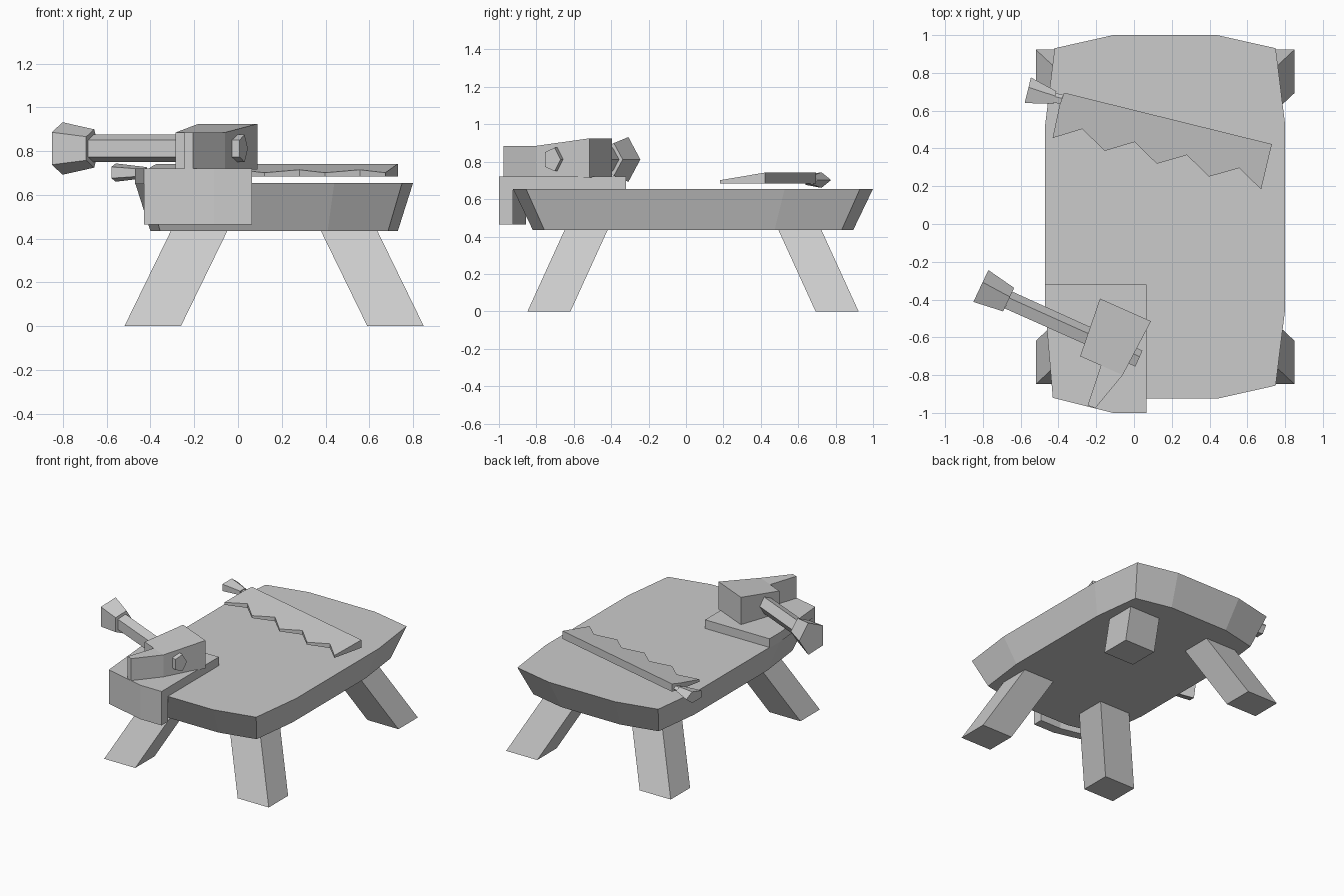
import bpy, bmesh, math
from mathutils import Vector

if "Cube" in bpy.data.objects:
    bpy.data.objects.remove(bpy.data.objects["Cube"])


def add_loft(bm, rings):
    """Closed solid through rings that have equal point counts."""
    loops = [[bm.verts.new(p) for p in ring] for ring in rings]
    n = len(loops[0])
    for a, b in zip(loops, loops[1:]):
        for i in range(n):
            j = (i + 1) % n
            bm.faces.new((a[i], a[j], b[j], b[i]))
    bm.faces.new(loops[0][::-1])
    bm.faces.new(loops[-1])


def make(name, *solids):
    bm = bmesh.new()
    for rings in solids:
        add_loft(bm, rings)
    bmesh.ops.recalc_face_normals(bm, faces=bm.faces)
    me = bpy.data.meshes.new(name)
    bm.to_mesh(me)
    bm.free()
    ob = bpy.data.objects.new(name, me)
    bpy.context.collection.objects.link(ob)
    return ob


def prism(pts, z0, top):
    """Upright prism; top is a height or a function of (x, y)."""
    f = top if callable(top) else (lambda x, y: top)
    return [[(x, y, z0) for x, y in pts], [(x, y, f(x, y)) for x, y in pts]]


def rod(z, stations):
    """Five-sided horizontal bar; stations are (x, y, half width, half height)."""
    a, b = Vector(stations[0][:2]), Vector(stations[-1][:2])
    u = (b - a).normalized()
    v = Vector((-u.y, u.x))
    angles = [2 * math.pi * i / 5 for i in range(5)]
    return [[(x + v.x * rv * math.cos(t), y + v.y * rv * math.cos(t), z + rz * math.sin(t))
             for t in angles] for x, y, rv, rz in stations]


# Bench top: twelve-sided outline, narrower underneath
CX, CY = 0.165, 0.0375
quarter = [(0.635, 0.49), (0.585, 0.893), (0.275, 0.9625)]
outline = (quarter + [(-x, y) for x, y in quarter[::-1]]
           + [(-x, -y) for x, y in quarter] + [(x, -y) for x, y in quarter[::-1]])
make("bench_top", [[(CX + x * s, CY + y * s, z) for x, y in outline]
                   for s, z in ((0.89, 0.435), (1.0, 0.655))])

# Splayed square legs
for sx, side in ((-1, "left"), (1, "right")):
    for sy, end in ((-1, "front"), (1, "back")):
        rings = []
        for x, y, z in ((0.555, 0.77, 0), (0.338, 0.567, 0.445)):
            px, py = CX + sx * x, CY + sy * y
            rings.append([(px + dx * 0.129, py + dy * 0.115, z)
                          for dx, dy in ((-1, -1), (1, -1), (1, 1), (-1, 1))])
        make(f"{end}_{side}_leg", rings)

# Vise base: plate on the bench with a lip over the front edge
make("vise_base",
     prism([(-0.47, -0.32), (-0.47, -0.45), (-0.43, -0.92), (-0.11, -1.0),
            (0.065, -1.0), (0.065, -0.32)], 0.65, 0.72),
     prism([(-0.43, -0.92), (-0.11, -1.0), (0.065, -1.0), (0.065, -0.925),
            (-0.11, -0.925), (-0.425, -0.855)], 0.465, 0.655))

# Vise head: block with a sloping top and a pointed jaw
A, B, C, D = (-0.18, -0.395), (0.09, -0.515), (-0.06, -0.8), (-0.205, -0.975)
E, F, G = (-0.245, -0.96), (-0.175, -0.749), (-0.285, -0.70)
make("vise_head",
     prism([A, B, C, F, G], 0.715, lambda x, y: 0.925 if (x, y) in (A, B) else 0.885),
     prism([C, D, E, F], 0.715, 0.885))

# Vise screw running through the head, and its flared grip
make("vise_screw", rod(0.812, [(-0.667, -0.407, 0.054, 0.066), (0.024, -0.717, 0.051, 0.066)]))
make("vise_grip", rod(0.812, [(-0.815, -0.337, 0.103, 0.126), (-0.667, -0.407, 0.076, 0.092)]))

# Saw blade: zigzag edge, thinning away from the spine
P, Q = Vector((-0.37, 0.695)), Vector((0.73, 0.423))
nrm = Vector((-(Q - P).y, (Q - P).x)).normalized()


def blade_top(x, y):
    return 0.742 + 0.165 * (Vector((x, y)) - P).dot(nrm)


teeth = []
for i in range(5):
    teeth.append((0.673 - 0.276 * i, 0.183 + 0.068 * i))
    if i < 4:
        teeth.append((0.557 - 0.277 * i, 0.296 + 0.069 * i))
make("saw_blade", prism([tuple(P), tuple(Q)] + teeth + [(-0.393, 0.633)], 0.683, blade_top))

# Saw handle: flared grip and short neck
make("saw_grip", rod(0.702, [(-0.564, 0.701, 0.077, 0.044), (-0.42, 0.666, 0.038, 0.026)]))
make("saw_neck", rod(0.702, [(-0.43, 0.668, 0.028, 0.018), (-0.34, 0.646, 0.028, 0.018)]))
